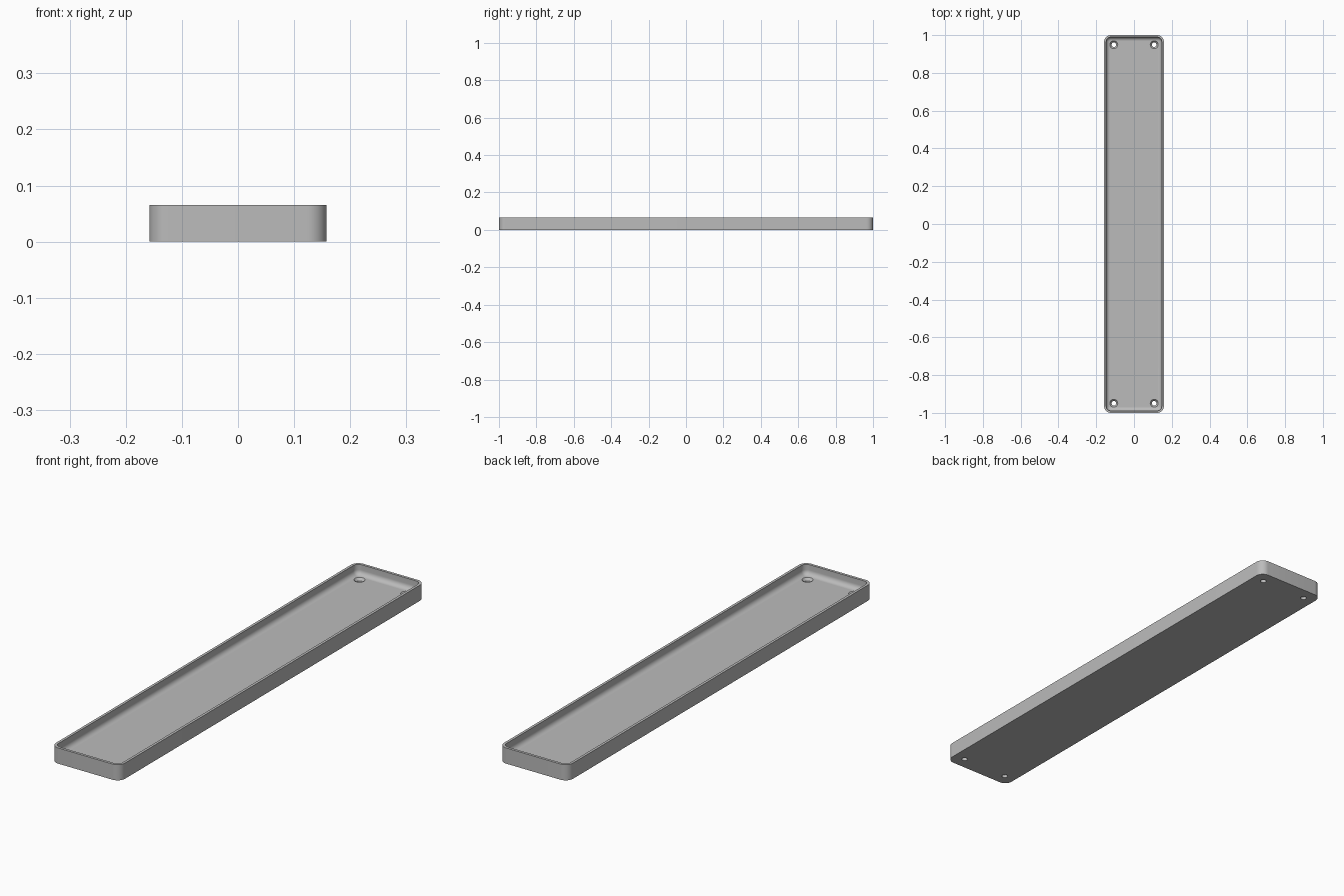
import bpy, bmesh, math

cube = bpy.data.objects.get("Cube")
if cube:
    bpy.data.objects.remove(cube, do_unlink=True)

HALF_X, HALF_Y, HEIGHT = 0.158, 1.0, 0.065
CORNER, RIM, COVE, FLOOR = 0.034, 0.011, 0.02, 0.023
HOLE_X, HOLE_Y = 0.107, 0.949

grey = bpy.data.materials.new("plain grey")
grey.use_nodes = True
colour = (0.5, 0.5, 0.5, 1)
grey.diffuse_color = colour
grey.node_tree.nodes["Principled BSDF"].inputs["Base Color"].default_value = colour


def rounded_ring(bm, inset, z, steps=10):
    """Rounded rectangle of vertices, shrunk by inset, at height z."""
    radius = CORNER - inset
    ring = []
    for i, (sx, sy) in enumerate([(1, 1), (-1, 1), (-1, -1), (1, -1)]):
        for k in range(steps + 1):
            a = math.pi / 2 * (i + k / steps)
            ring.append(bm.verts.new((sx * (HALF_X - CORNER) + radius * math.cos(a),
                                      sy * (HALF_Y - CORNER) + radius * math.sin(a), z)))
    return ring


def loft(name, make_rings):
    """Join stacked rings with quads and cap both ends."""
    bm = bmesh.new()
    rings = make_rings(bm)
    for low, high in zip(rings, rings[1:]):
        n = len(low)
        for i in range(n):
            j = (i + 1) % n
            bm.faces.new((low[i], low[j], high[j], high[i]))
    bm.faces.new(rings[0][::-1])
    bm.faces.new(rings[-1])
    bmesh.ops.recalc_face_normals(bm, faces=bm.faces)
    mesh = bpy.data.meshes.new(name)
    bm.to_mesh(mesh)
    bm.free()
    obj = bpy.data.objects.new(name, mesh)
    bpy.context.collection.objects.link(obj)
    mesh.materials.append(grey)
    return obj


# Tray: outer wall, flat rim, inner wall and coved edge down to the floor
profile = [(0, 0), (0, HEIGHT), (RIM, HEIGHT)]
for k in range(9):
    a = math.pi / 2 * k / 8
    profile.append((RIM + COVE * (1 - math.cos(a)), FLOOR + COVE * (1 - math.sin(a))))
tray = loft("tray", lambda bm: [rounded_ring(bm, d, z) for d, z in profile])


# Countersunk screw holes in the four corners
def hole_rings(x, y):
    def make(bm, sides=32):
        return [[bm.verts.new((x + r * math.cos(math.tau * i / sides),
                               y + r * math.sin(math.tau * i / sides), z))
                 for i in range(sides)]
                for r, z in [(0.012, -0.02), (0.012, 0.013), (0.021, FLOOR), (0.021, FLOOR + 0.01)]]
    return make


bpy.context.view_layer.objects.active = tray
for sx in (-1, 1):
    for sy in (-1, 1):
        cutter = loft("hole_cutter", hole_rings(sx * HOLE_X, sy * HOLE_Y))
        cutter.hide_render = True
        cut = tray.modifiers.new("screw_hole", 'BOOLEAN')
        cut.operation = 'DIFFERENCE'
        cut.solver = 'EXACT'
        cut.object = cutter
        bpy.ops.object.modifier_apply(modifier=cut.name)
        bpy.data.objects.remove(cutter, do_unlink=True)

bpy.ops.object.select_all(action='DESELECT')
tray.select_set(True)
bpy.ops.object.shade_smooth_by_angle(angle=math.radians(30))
